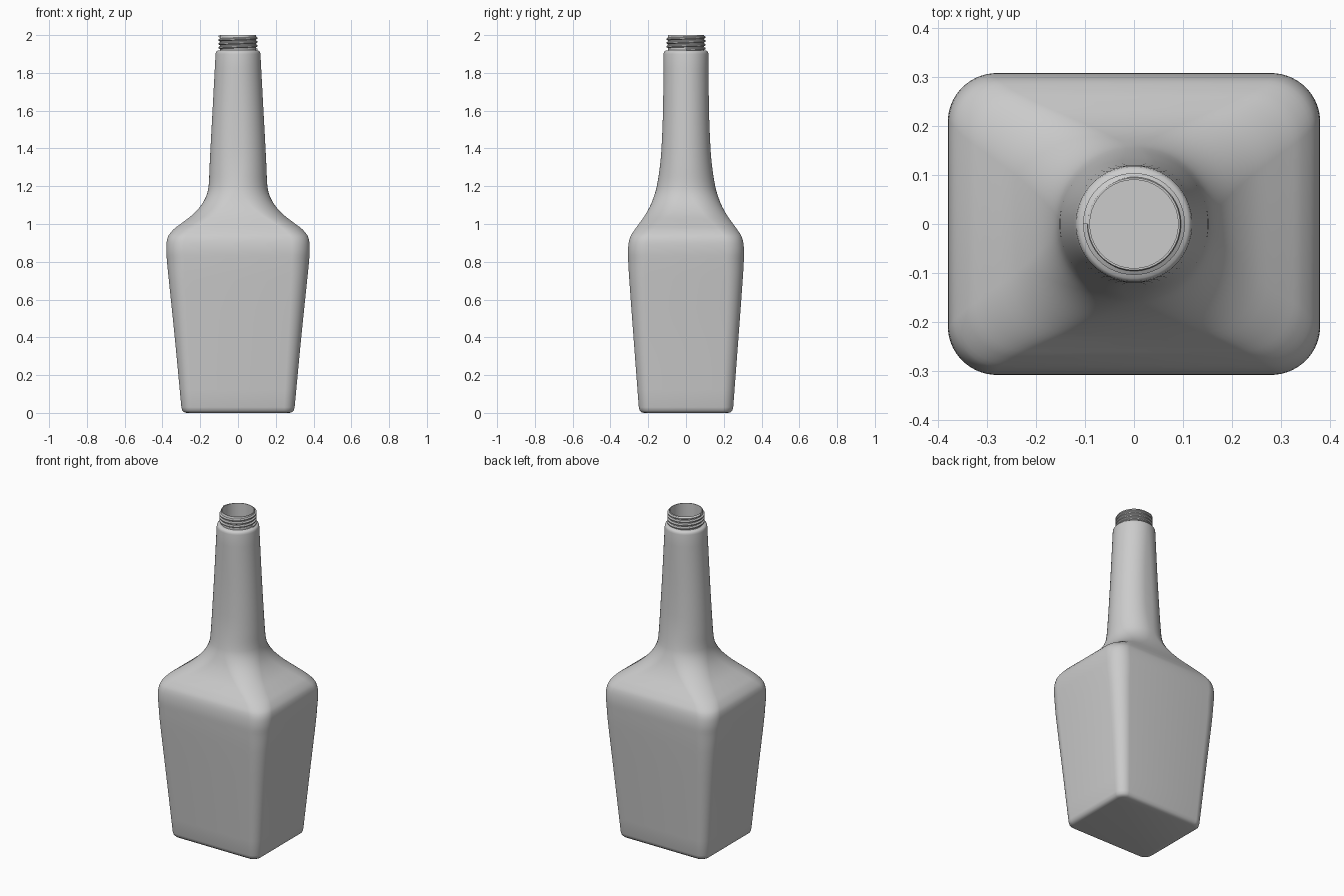
import bpy, bmesh, math

cube = bpy.data.objects.get("Cube")
if cube:
    bpy.data.objects.remove(cube, do_unlink=True)

glass = bpy.data.materials.new("grey")
glass.use_nodes = True
colour = (0.6, 0.6, 0.6, 1)
glass.diffuse_color = colour
glass.node_tree.nodes["Principled BSDF"].inputs["Base Color"].default_value = colour

# Key sections: height, half width, half depth, corner radius
KEYS = [
    (0.03, 0.30, 0.25, 0.06), (0.4, 0.335, 0.278, 0.075), (0.7, 0.366, 0.3, 0.09),
    (0.8, 0.376, 0.306, 0.1), (0.87, 0.38, 0.307, 0.1), (0.93, 0.372, 0.296, 0.1),
    (0.97, 0.343, 0.272, 0.105), (1.0, 0.305, 0.25, 0.11), (1.05, 0.24, 0.215, 0.125),
    (1.1, 0.195, 0.188, 0.14), (1.15, 0.168, 0.169, 0.15), (1.2, 0.156, 0.155, 0.15),
    (1.3, 0.151, 0.139, 0.139), (1.4, 0.146, 0.13, 0.13), (1.6, 0.135, 0.122, 0.122),
    (1.9, 0.119, 0.119, 0.119),
]


def smooth_sections(keys, steps=4):
    """Cubic interpolation of the key sections over height."""
    def slope(i, c):
        a, b = keys[max(i - 1, 0)], keys[min(i + 1, len(keys) - 1)]
        return (b[c] - a[c]) / (b[0] - a[0])
    out = []
    for i in range(len(keys) - 1):
        p, q = keys[i], keys[i + 1]
        h = q[0] - p[0]
        for s in range(steps):
            t = s / steps
            u = 1 - t
            row = [p[0] + h * t]
            for c in (1, 2, 3):
                row.append(u * u * (1 + 2 * t) * p[c] + t * t * (3 - 2 * t) * q[c]
                           + h * t * u * (u * slope(i, c) - t * slope(i + 1, c)))
            out.append(tuple(row))
    return out + [keys[-1]]


def ring(bm, z, hx, hy, r, n=12):
    """Rounded rectangle of vertices, round when r equals both halves."""
    r = min(r, hx, hy)
    verts = []
    for k, (sx, sy) in enumerate(((1, 1), (-1, 1), (-1, -1), (1, -1))):
        for i in range(n):
            a = (k + (i + 0.5) / n) * math.pi / 2
            verts.append(bm.verts.new((sx * (hx - r) + r * math.cos(a),
                                       sy * (hy - r) + r * math.sin(a), z)))
    return verts


def finish(obj, angle=40):
    bpy.context.view_layer.objects.active = obj
    for o in bpy.context.selected_objects:
        o.select_set(False)
    obj.select_set(True)
    bpy.ops.object.shade_smooth_by_angle(angle=math.radians(angle))


# Bottle: outer skin up, over the lip, then inner skin down to the floor
def circle(z, r):
    return (z, r, r, r)


body = smooth_sections(KEYS)
base = [(0, 0.272, 0.222, 0.035), (0.003, 0.284, 0.234, 0.045), (0.012, 0.295, 0.245, 0.055)]
lip = [circle(1.91, 0.117), circle(1.917, 0.111), circle(1.92, 0.096),
       circle(1.997, 0.096), circle(2.0, 0.094), circle(2.0, 0.09), circle(1.9, 0.09)]
wall = 0.028
inside = [(z, hx - wall, hy - wall, max(r - wall, 0.03)) for z, hx, hy, r in reversed(body)]

bm = bmesh.new()
rings = [ring(bm, *s) for s in base + body + lip + inside]
for a, b in zip(rings, rings[1:]):
    for i in range(len(a)):
        j = (i + 1) % len(a)
        bm.faces.new((a[i], a[j], b[j], b[i]))
bm.faces.new(list(reversed(rings[0])))
bm.faces.new(rings[-1])
mesh = bpy.data.meshes.new("bottle")
bm.to_mesh(mesh)
bm.free()
mesh.materials.append(glass)
bottle = bpy.data.objects.new("bottle", mesh)
bpy.context.collection.objects.link(bottle)
finish(bottle)

# Screw thread: a ridge swept along a helix around the mouth
bm = bmesh.new()
turns, segs, pitch = 3.5, 48, 0.02
profile = [(0.094, -0.009), (0.104, -0.003), (0.104, 0.003), (0.094, 0.009)]
rows = []
for k in range(int(turns * segs) + 1):
    a = 2 * math.pi * k / segs
    z = 1.924 + pitch * k / segs
    rows.append([bm.verts.new((r * math.cos(a), r * math.sin(a), min(z + dz, 2.0)))
                 for r, dz in profile])
for a, b in zip(rows, rows[1:]):
    for i in range(4):
        j = (i + 1) % 4
        bm.faces.new((a[i], b[i], b[j], a[j]))
bm.faces.new(rows[0])
bm.faces.new(list(reversed(rows[-1])))
bmesh.ops.recalc_face_normals(bm, faces=bm.faces)
mesh = bpy.data.meshes.new("screw_thread")
bm.to_mesh(mesh)
bm.free()
mesh.materials.append(glass)
thread = bpy.data.objects.new("screw_thread", mesh)
bpy.context.collection.objects.link(thread)
finish(thread, 30)
